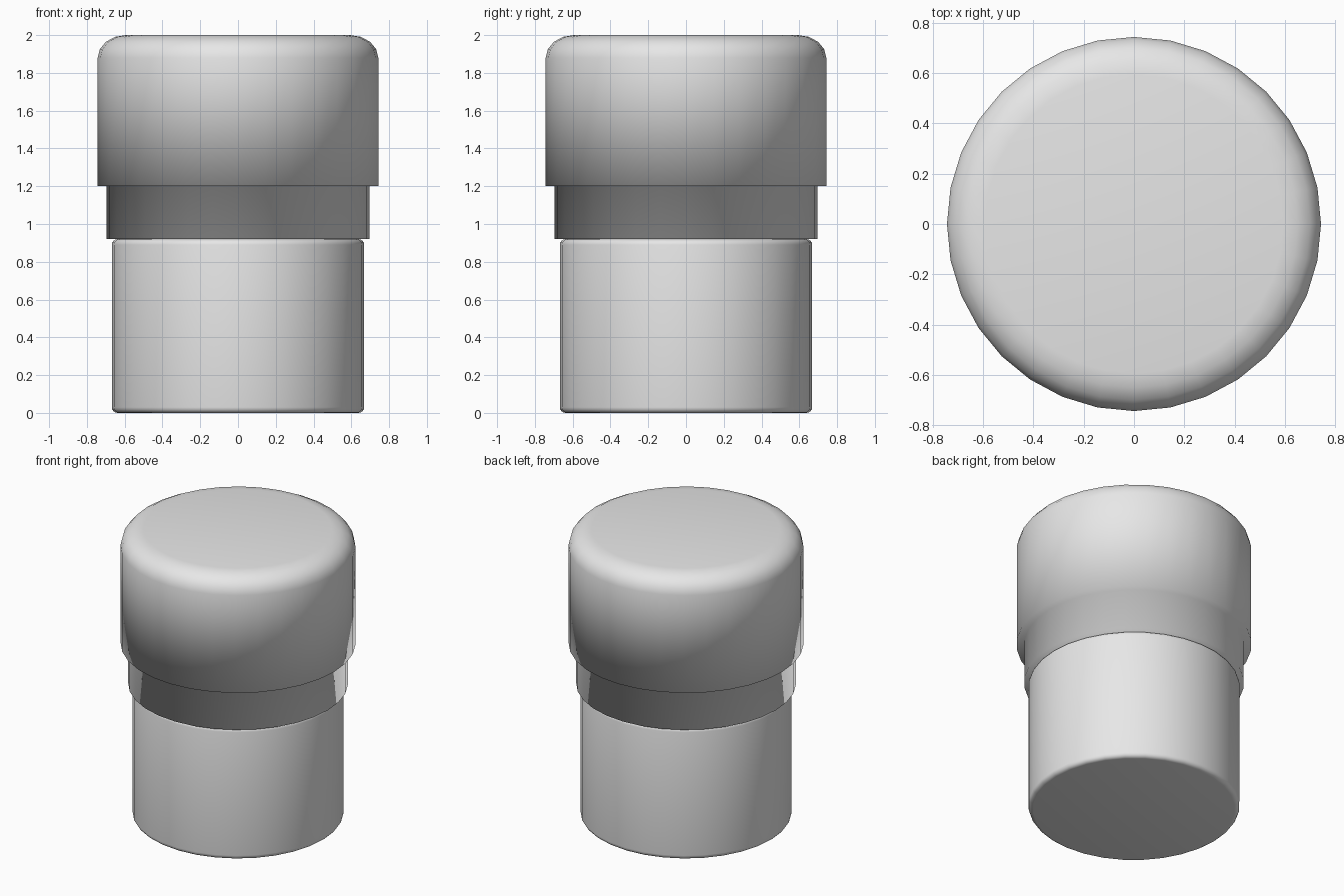
import bpy
import bmesh
from math import cos, sin, pi

if "Cube" in bpy.data.objects:
    bpy.data.objects.remove(bpy.data.objects["Cube"], do_unlink=True)

SIDES = 32

# Single plain grey
grey = bpy.data.materials.new("light_grey")
grey.use_nodes = True
grey.diffuse_color = (0.8, 0.8, 0.8, 1)
grey.node_tree.nodes["Principled BSDF"].inputs["Base Color"].default_value = (0.8, 0.8, 0.8, 1)


def arc(r, z, width, height, steps, top):
    """Rounded rim points, ordered from bottom to top."""
    pts = []
    for i in range(steps + 1):
        a = pi / 2 * i / steps
        if top:
            pts.append((r - width * (1 - cos(a)), z - height * (1 - sin(a))))
        else:
            pts.append((r - width * (1 - sin(a)), z + height * (1 - cos(a))))
    return pts


def turned(name, profile):
    """Spin a (radius, height) profile into a closed, smooth solid."""
    bm = bmesh.new()
    rings = []
    for r, z in profile:
        rings.append([bm.verts.new((r * cos(2 * pi * k / SIDES), r * sin(2 * pi * k / SIDES), z))
                      for k in range(SIDES)])
    for low, high in zip(rings, rings[1:]):
        for k in range(SIDES):
            n = (k + 1) % SIDES
            bm.faces.new((low[k], low[n], high[n], high[k]))
    bm.faces.new(rings[0][::-1])
    bm.faces.new(rings[-1])
    for f in bm.faces:
        f.smooth = True
    mesh = bpy.data.meshes.new(name)
    bm.to_mesh(mesh)
    bm.free()
    mesh.materials.append(grey)
    obj = bpy.data.objects.new(name, mesh)
    bpy.context.collection.objects.link(obj)
    return obj


# Straight lower body with small rounded rims
turned("lower_body", arc(0.668, 0, 0.03, 0.03, 4, False) + arc(0.668, 0.92, 0.03, 0.03, 4, True))

# Wide rounded cap with its stepped collar, shaded as one piece
turned("cap_with_collar",
       [(0.695, 0.92), (0.695, 1.2), (0.743, 1.2)] + arc(0.743, 2.0, 0.15, 0.12, 4, True))
